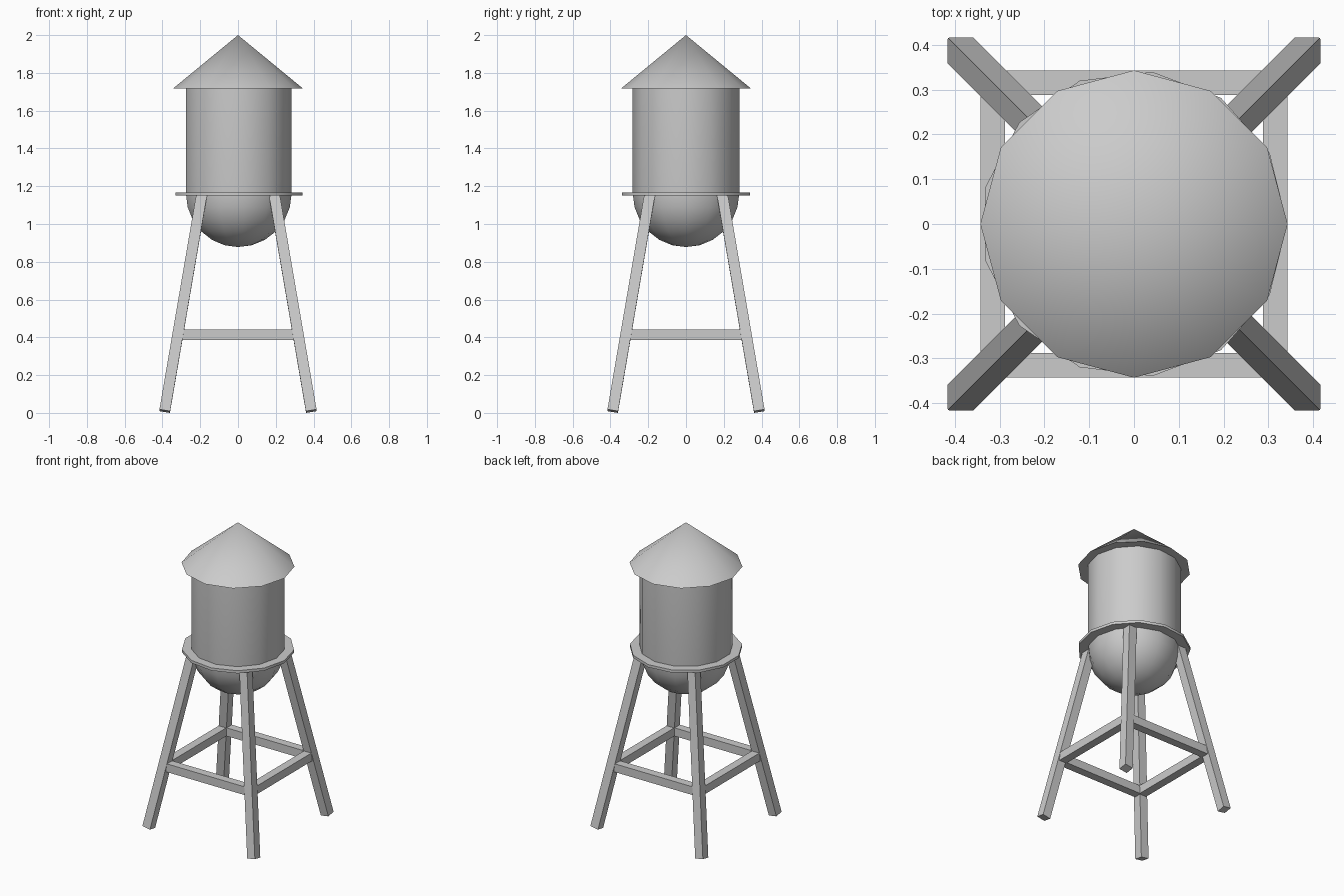
import bpy, bmesh
from math import sin, cos, pi
from mathutils import Vector, Matrix

if "Cube" in bpy.data.objects:
    bpy.data.objects.remove(bpy.data.objects["Cube"])


def finish(name, bm, smooth=False):
    bmesh.ops.recalc_face_normals(bm, faces=bm.faces[:])
    mesh = bpy.data.meshes.new(name)
    bm.to_mesh(mesh)
    bm.free()
    ob = bpy.data.objects.new(name, mesh)
    bpy.context.collection.objects.link(ob)
    if smooth:
        bpy.ops.object.select_all(action='DESELECT')
        ob.select_set(True)
        bpy.context.view_layer.objects.active = ob
        bpy.ops.object.shade_smooth_by_angle(angle=pi / 5)
    return ob


def lathe(name, profile, sides):
    """Revolve (radius, z) points around z; zero radius closes to a point."""
    bm = bmesh.new()
    rings = []
    for r, z in profile:
        n = 1 if r < 1e-5 else sides
        rings.append([bm.verts.new((r * cos(2 * pi * i / sides),
                                    r * sin(2 * pi * i / sides), z)) for i in range(n)])
    for a, b in zip(rings, rings[1:]):
        for i in range(sides):
            j = (i + 1) % sides
            quad = [a[i % len(a)], a[j % len(a)], b[j % len(b)], b[i % len(b)]]
            bm.faces.new(list(dict.fromkeys(quad)))
    return finish(name, bm, True)


def beam(name, start, end, width):
    """Square bar between two points."""
    a, b = Vector(start), Vector(end)
    d = b - a
    if d.z > 0.1:
        rot = Vector((0, 0, 1)).rotation_difference(d)
        size = (width, width, d.length)
    else:
        rot = Matrix.Identity(3).to_quaternion()
        size = [max(abs(c), width) for c in d]
    bm = bmesh.new()
    bmesh.ops.create_cube(bm, size=1, matrix=Matrix.LocRotScale((a + b) / 2, rot, Vector(size)))
    return finish(name, bm)


# Tank: round bowl under a straight wall
R, BOWL_Z, EAVE_Z = 0.284, 1.162, 1.718
bowl = [(R * sin(pi / 2 * i / 6), BOWL_Z - R * cos(pi / 2 * i / 6)) for i in range(7)]
lathe("tank", bowl + [(R, EAVE_Z), (0, EAVE_Z)], 13)

# Walkway ring around the tank
lathe("walkway", [(0, 1.15), (0.342, 1.15), (0.342, 1.168), (0, 1.168)], 13)

# Conical roof
lathe("roof", [(0, EAVE_Z), (0.343, EAVE_Z), (0, 2.0)], 12)

# Four splayed legs
for sx, side in ((-1, "left"), (1, "right")):
    for sy, end in ((-1, "front"), (1, "back")):
        beam(f"{end}_{side}_leg", (0.388 * sx, 0.388 * sy, 0.0095),
             (0.192 * sx, 0.192 * sy, 1.155), 0.057)

# Horizontal braces between the legs
P, Z = 0.315, 0.413
for s, end, side in ((-1, "front", "left"), (1, "back", "right")):
    beam(f"{end}_brace", (-0.32, P * s, Z), (0.32, P * s, Z), 0.055)
    beam(f"{side}_brace", (P * s, -0.32, Z), (P * s, 0.32, Z), 0.055)
